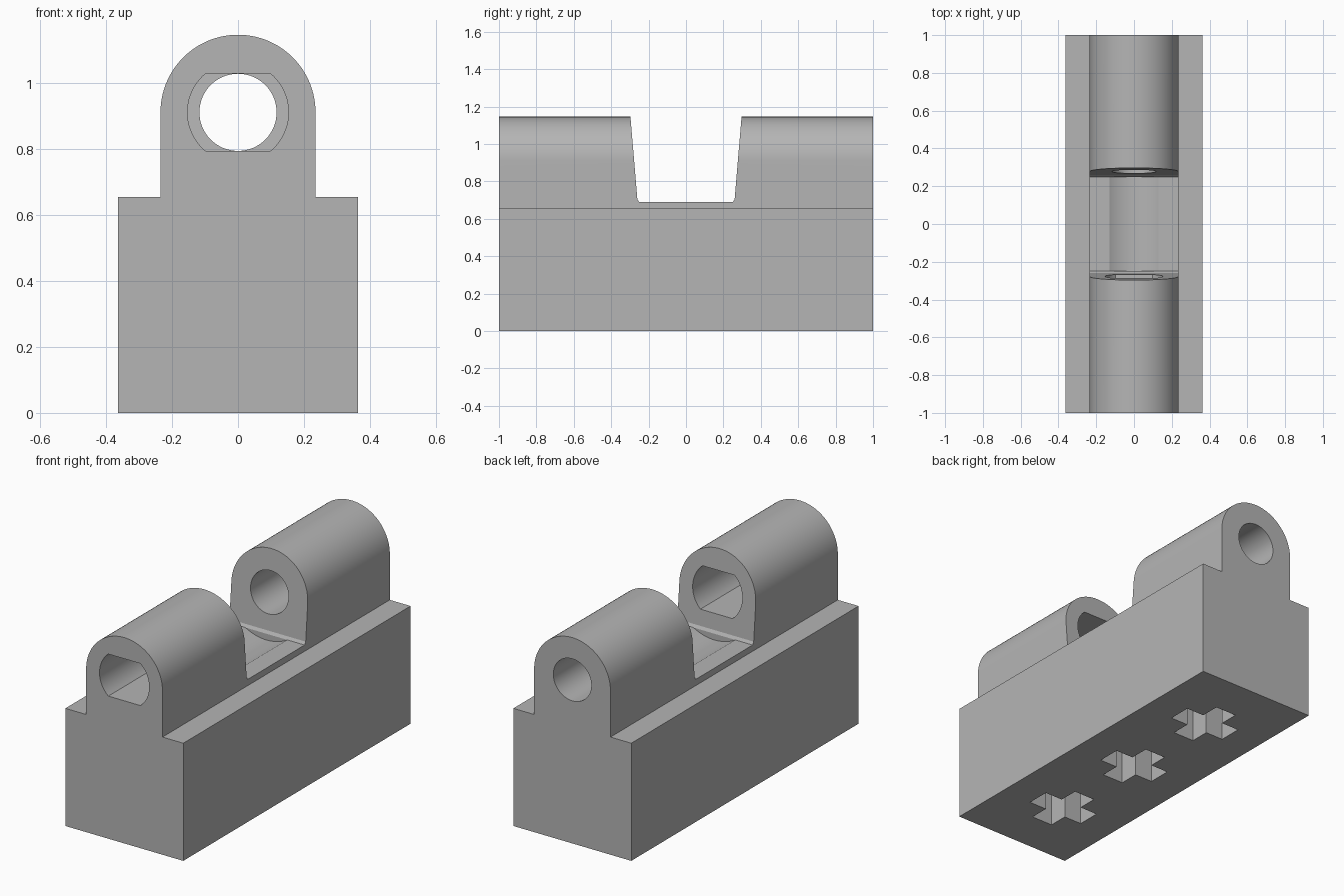
import bpy
import bmesh
from math import sin, cos, pi, asin, radians
from mathutils import Matrix

AXIS_Z = 0.911      # height of the hinge pin axis
BARREL_R = 0.235

old = bpy.data.objects.get("Cube")
if old:
    bpy.data.objects.remove(old, do_unlink=True)

grey = bpy.data.materials.new("plain_grey")
grey.use_nodes = True
grey.diffuse_color = (0.46, 0.46, 0.46, 1)
grey.node_tree.nodes["Principled BSDF"].inputs["Base Color"].default_value = (0.46, 0.46, 0.46, 1)

# Plane mappings: profile (a, b) plus depth d
FRONT = lambda a, b, d: (a, d, b)
SIDE = lambda a, b, d: (d, a, b)
FLAT = lambda a, b, d: (a, b, d)


def prism(name, profile, start, end, plane):
    """Extrude a closed profile between two depths."""
    bm = bmesh.new()
    verts = [bm.verts.new(plane(a, b, start)) for a, b in profile]
    face = bm.faces.new(verts)
    grown = bmesh.ops.extrude_face_region(bm, geom=[face])["geom"]
    for v in grown:
        if isinstance(v, bmesh.types.BMVert):
            v.co = plane(*profile[min(range(len(profile)),
                         key=lambda i: (verts[i].co - v.co).length)], end)
    bmesh.ops.recalc_face_normals(bm, faces=bm.faces)
    mesh = bpy.data.meshes.new(name)
    bm.to_mesh(mesh)
    bm.free()
    obj = bpy.data.objects.new(name, mesh)
    mesh.materials.append(grey)
    bpy.context.collection.objects.link(obj)
    return obj


def arc(radius, start, end, steps):
    return [(radius * cos(start + (end - start) * i / steps),
             AXIS_Z + radius * sin(start + (end - start) * i / steps))
            for i in range(steps + 1)]


def circle(radius, steps=64):
    return arc(radius, 0, 2 * pi, steps)[:-1]


def mirrored(half):
    """Close a half profile by mirroring it across the vertical axis."""
    return half + [(-a, b) for a, b in reversed(half)]


def carve(target, cutter):
    cutter.hide_render = True
    mod = target.modifiers.new("cut", "BOOLEAN")
    mod.operation = "DIFFERENCE"
    mod.solver = "EXACT"
    mod.object = cutter
    bpy.context.view_layer.objects.active = target
    bpy.ops.object.modifier_apply(modifier=mod.name)
    bpy.data.objects.remove(cutter, do_unlink=True)


# Base block with the rounded hinge barrel on top
outline = [(-BARREL_R, 0.655), (-0.363, 0.655), (-0.363, 0), (0.363, 0),
           (0.363, 0.655), (BARREL_R, 0.655)] + arc(BARREL_R, 0, pi, 64)
block = prism("hinge_block", outline, -1, 1, FRONT)

# Tapered gap between the two lugs
gap = mirrored([(0.25, 0.69), (0.26, 0.705), (0.297, 1.145), (0.305, 1.25)])
carve(block, prism("gap_cutter", gap, -0.5, 0.5, SIDE))

# Shallow round clearance in the gap floor
carve(block, prism("clearance_cutter", circle(0.256), -0.25, 0.25, FRONT))

# Round pin hole in the back lug
carve(block, prism("round_hole_cutter", circle(0.117), 0.2, 1.1, FRONT))

# Flat-sided hole in the front lug
flat = asin(0.117 / 0.153)
slot = arc(0.153, -flat, flat, 20) + arc(0.153, pi - flat, pi + flat, 20)
carve(block, prism("flat_hole_cutter", slot, -1.1, -0.2, FRONT))

# Three cross-shaped sockets underneath
L, W = 0.174, 0.065
for y in (-0.58, 0, 0.58):
    cross = mirrored([(W, -L), (W, -W), (L, -W), (L, W), (W, W), (W, L)])
    cross = [(a, b + y) for a, b in cross]
    carve(block, prism("socket_cutter", cross, -0.1, 0.55, FLAT))

# Smooth curved walls, crisp edges
bpy.ops.object.select_all(action="DESELECT")
block.select_set(True)
bpy.context.view_layer.objects.active = block
bpy.ops.object.shade_smooth_by_angle(angle=radians(25))
